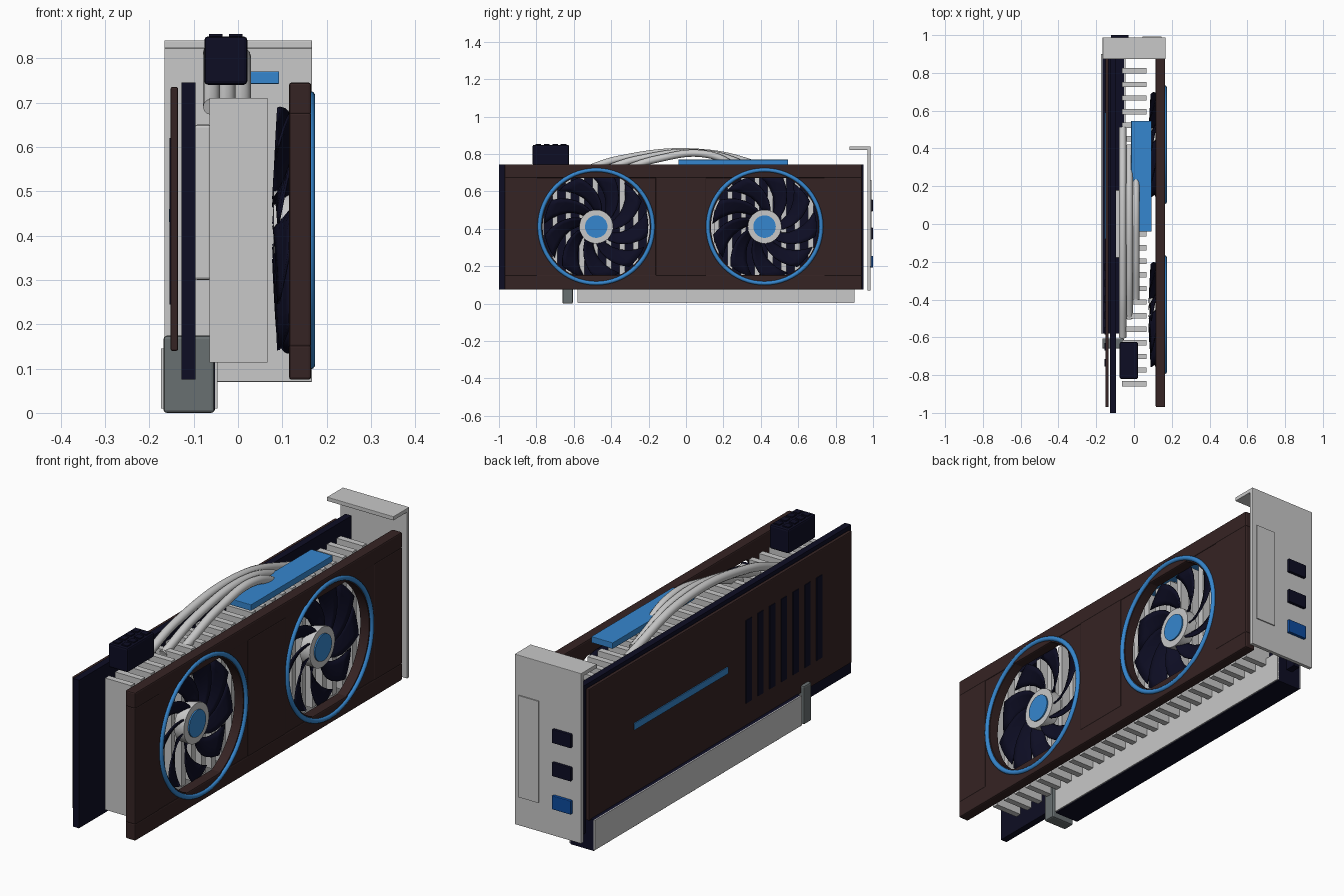
import bpy, bmesh, math
from mathutils import Matrix

old = bpy.data.objects.get("Cube")
if old:
    bpy.data.objects.remove(old, do_unlink=True)


def material(name, rgb):
    m = bpy.data.materials.new(name)
    m.use_nodes = True
    m.diffuse_color = (*rgb, 1)
    bsdf = next(n for n in m.node_tree.nodes if n.type == 'BSDF_PRINCIPLED')
    bsdf.inputs["Base Color"].default_value = (*rgb, 1)
    bsdf.inputs["Roughness"].default_value = 0.5
    return m


LIGHT = material("light_metal", (0.58, 0.58, 0.58))
BROWN = material("dark_brown", (0.036, 0.017, 0.017))
NAVY = material("dark_navy", (0.004, 0.004, 0.017))
BLUE = material("accent_blue", (0.036, 0.24, 0.62))
PORT_BLUE = material("port_blue", (0.004, 0.07, 0.34))
GREY = material("latch_grey", (0.14, 0.16, 0.165))


def finish(name, bm, mat, smooth=False):
    bmesh.ops.recalc_face_normals(bm, faces=bm.faces)
    mesh = bpy.data.meshes.new(name)
    bm.to_mesh(mesh)
    bm.free()
    ob = bpy.data.objects.new(name, mesh)
    bpy.context.collection.objects.link(ob)
    mesh.materials.append(mat)
    if smooth:
        smooth_object(ob)
    return ob


def smooth_object(ob):
    bpy.ops.object.select_all(action='DESELECT')
    ob.select_set(True)
    bpy.context.view_layer.objects.active = ob
    bpy.ops.object.shade_smooth_by_angle(angle=math.radians(40))


def add_box(bm, x, y, z):
    """Add a box given its (low, high) range on each axis."""
    mid = [(a + b) / 2 for a, b in (x, y, z)]
    size = [b - a for a, b in (x, y, z)]
    bmesh.ops.create_cube(bm, size=1, matrix=Matrix.Translation(mid) @ Matrix.Diagonal((*size, 1)))


def box(name, x, y, z, mat, bevel=0):
    bm = bmesh.new()
    add_box(bm, x, y, z)
    ob = finish(name, bm, mat)
    if bevel:
        mod = ob.modifiers.new("bevel", 'BEVEL')
        mod.width = bevel
        mod.segments = 2
    return ob


def disc(name, x, y, z, radius, mat):
    """Cylinder along x."""
    bm = bmesh.new()
    place = Matrix.Translation(((x[0] + x[1]) / 2, y, z)) @ Matrix.Rotation(math.pi / 2, 4, 'Y')
    bmesh.ops.create_cone(bm, cap_ends=True, segments=48, radius1=radius, radius2=radius,
                          depth=x[1] - x[0], matrix=place)
    return finish(name, bm, mat, True)


FAN_Z = 0.412
FANS = {"front": -0.48, "rear": 0.42}

# Circuit board and backplate
box("circuit_board", (-0.127, -0.096), (-1, 0.95), (0.075, 0.745), NAVY)
box("backplate", (-0.152, -0.135), (-0.97, 0.91), (0.14, 0.735), BROWN, 0.004)
box("backplate_stripe", (-0.156, -0.15), (-0.08, 0.59), (0.43, 0.46), BLUE)
bm = bmesh.new()
for i in range(7):
    y = -0.23 - i * 0.084
    add_box(bm, (-0.155, -0.15), (y - 0.02, y + 0.02), (0.245, 0.62))
finish("backplate_slits", bm, NAVY)

# Edge connector with contact strips and a latch
box("edge_connector", (-0.168, -0.052), (-0.58, 0.9), (0.005, 0.145), NAVY)
for side, x in (("left", -0.05), ("right", -0.17)):
    box(side + "_contact_strip", (x - 0.004, x + 0.004), (-0.58, 0.9), (0.01, 0.145), LIGHT)
box("connector_latch", (-0.168, -0.053), (-0.66, -0.605), (0, 0.174), GREY, 0.007)

# Heatsink
bm = bmesh.new()
for i in range(24):
    y = -0.845 + i * 0.072
    add_box(bm, (-0.064, 0.066), (y - 0.014, y + 0.014), (0.114, 0.71))
finish("heatsink_fins", bm, LIGHT)
box("cold_plate", (-0.098, -0.06), (-0.18, 0.18), (0.3, 0.65), LIGHT, 0.006)

# Heat pipes arching over the fins
for i in range(3):
    x, start, end = -0.06 + i * 0.035, -0.6 + i * 0.1, 0.51 - i * 0.095
    curve = bpy.data.curves.new("heat_pipe", 'CURVE')
    curve.dimensions = '3D'
    curve.bevel_depth = 0.019
    curve.bevel_resolution = 4
    curve.use_fill_caps = True
    curve.resolution_u = 16
    spline = curve.splines.new('BEZIER')
    path = [(start, 0.69), (start + 0.24, 0.772), (0.12, 0.805 - i * 0.004), (end, 0.7)]
    spline.bezier_points.add(len(path) - 1)
    for p, (y, z) in zip(spline.bezier_points, path):
        p.co = (x, y, z)
        p.handle_left_type = p.handle_right_type = 'AUTO'
    curve.materials.append(LIGHT)
    pipe = bpy.data.objects.new(f"heat_pipe_{i + 1}", curve)
    bpy.context.collection.objects.link(pipe)

# Top bar and power socket
box("top_bar", (-0.015, 0.093), (-0.04, 0.545), (0.742, 0.77), BLUE, 0.002)
box("power_socket", (-0.076, 0.021), (-0.82, -0.625), (0.74, 0.849), NAVY, 0.008)
bm = bmesh.new()
for x in (-0.05, -0.005):
    for i in range(4):
        y = -0.79 + i * 0.045
        add_box(bm, (x - 0.015, x + 0.015), (y - 0.015, y + 0.015), (0.845, 0.854))
finish("power_pins", bm, NAVY)

# Shroud: plate with two round openings, rails and raised panels
shroud = box("shroud_plate", (0.118, 0.162), (-0.965, 0.935), (0.08, 0.74), BROWN)
cutters = []
for key, y in FANS.items():
    cutter = disc(key + "_cutter", (0.05, 0.25), y, FAN_Z, 0.287, BROWN)
    cutter.hide_render = True
    mod = shroud.modifiers.new("opening", 'BOOLEAN')
    mod.operation = 'DIFFERENCE'
    mod.solver = 'EXACT'
    mod.object = cutter
    cutters.append(cutter)
bpy.context.view_layer.update()
shroud.data = bpy.data.meshes.new_from_object(
    shroud.evaluated_get(bpy.context.evaluated_depsgraph_get()))
shroud.modifiers.clear()
for cutter in cutters:
    bpy.data.objects.remove(cutter, do_unlink=True)
for name, z in (("lower_rail", (0.075, 0.153)), ("upper_rail", (0.672, 0.745))):
    box("shroud_" + name, (0.115, 0.165), (-0.97, 0.94), z, BROWN, 0.006)
for name, y in (("front", (-0.97, -0.795)), ("middle", (-0.163, 0.108)), ("rear", (0.738, 0.94))):
    box(f"shroud_{name}_panel", (0.115, 0.165), y, (0.148, 0.678), BROWN, 0.006)


def fan_blades(name, yc, count=9, rows=7, cols=5):
    """Swept, pitched blades around the x axis."""
    bm = bmesh.new()
    for b in range(count):
        grid = []
        for i in range(rows):
            t = i / (rows - 1)
            r = 0.07 + 0.208 * t
            row = []
            for j in range(cols):
                s = j / (cols - 1) - 0.5
                a = math.tau * b / count + 0.75 * t + 0.48 * s
                x = 0.1 + 0.004 * t - s * (0.042 - 0.016 * t)
                row.append(bm.verts.new((x, yc + r * math.cos(a), FAN_Z + r * math.sin(a))))
            grid.append(row)
        for i in range(rows - 1):
            for j in range(cols - 1):
                bm.faces.new((grid[i][j], grid[i][j + 1], grid[i + 1][j + 1], grid[i + 1][j]))
    ob = finish(name, bm, NAVY, True)
    mod = ob.modifiers.new("thickness", 'SOLIDIFY')
    mod.thickness = 0.006
    mod.offset = 0


# Fans and their accent rings
for key, y in FANS.items():
    fan_blades(key + "_fan_blades", y)
    disc(key + "_fan_hub", (0.08, 0.128), y, FAN_Z, 0.09, LIGHT)
    disc(key + "_fan_cap", (0.12, 0.134), y, FAN_Z, 0.06, BLUE)
    bpy.ops.mesh.primitive_torus_add(location=(0.163, y, FAN_Z), rotation=(0, math.pi / 2, 0),
                                     major_radius=0.303, minor_radius=0.011,
                                     major_segments=64, minor_segments=10)
    ring = bpy.context.object
    ring.name = key + "_fan_ring"
    ring.data.materials.append(BLUE)
    smooth_object(ring)

# Mounting bracket with vent plate and ports
box("bracket", (-0.166, 0.167), (0.97, 0.987), (0.07, 0.84), LIGHT, 0.002)
box("bracket_flange", (-0.166, 0.167), (0.873, 0.987), (0.822, 0.84), LIGHT, 0.002)
box("bracket_vent", (0.045, 0.145), (0.984, 0.992), (0.2, 0.66), LIGHT)
for name, z, mat in (("upper", 0.525, NAVY), ("middle", 0.375, NAVY), ("lower", 0.225, PORT_BLUE)):
    box(name + "_port", (-0.122, -0.028), (0.98, 1), (z - 0.031, z + 0.031), mat, 0.003)
